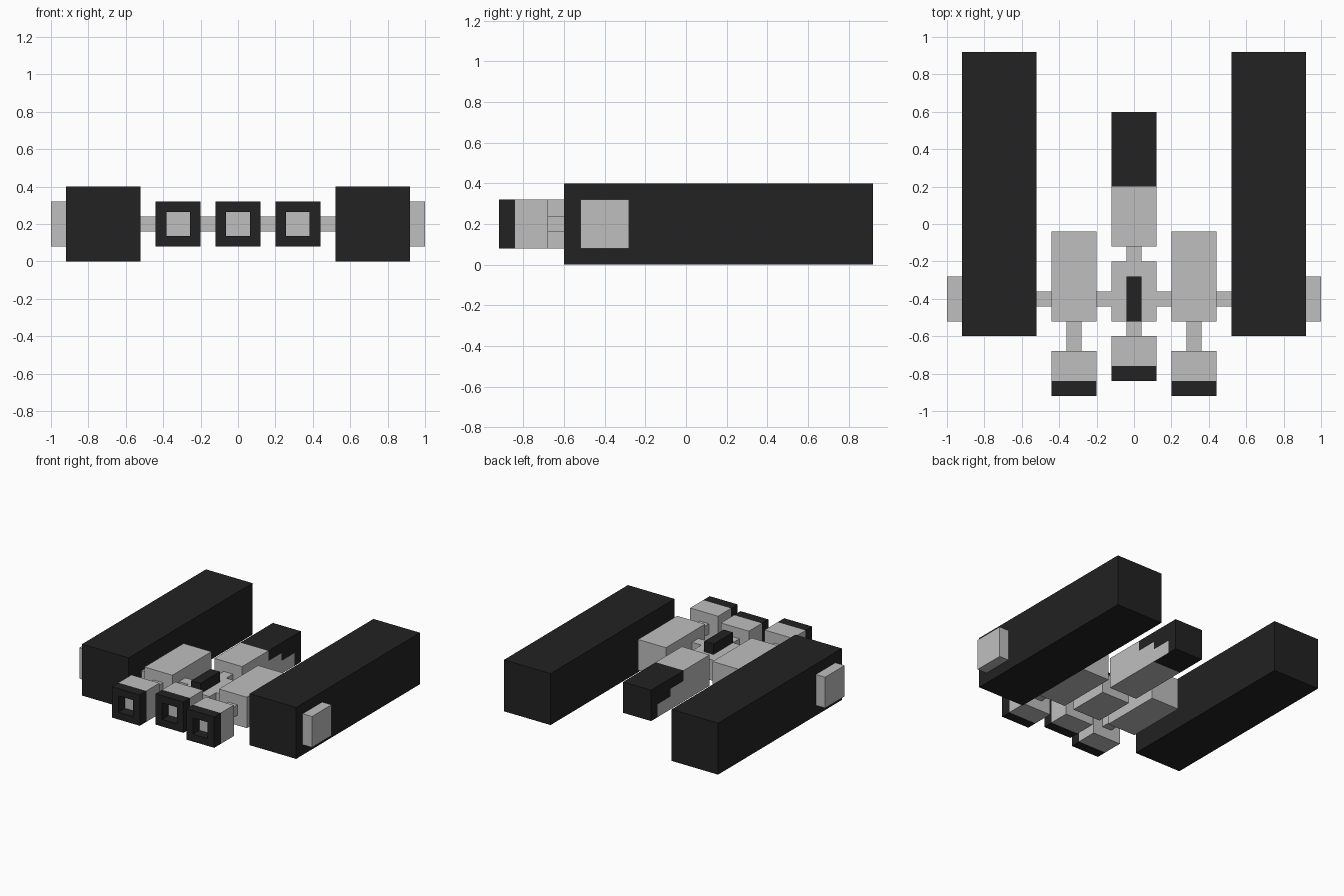
import bpy, bmesh
from mathutils import Vector

cube = bpy.data.objects.get("Cube")
if cube:
    bpy.data.objects.remove(cube, do_unlink=True)


def make_material(name, rgb):
    mat = bpy.data.materials.new(name)
    mat.use_nodes = True
    colour = (*rgb, 1.0)
    mat.diffuse_color = colour
    mat.node_tree.nodes["Principled BSDF"].inputs["Base Color"].default_value = colour
    return mat


GREY = make_material("light grey", (0.52, 0.52, 0.52))
DARK = make_material("near black", (0.016, 0.016, 0.016))


def box_mesh(lo, hi):
    """Axis-aligned box between two corners."""
    lo, hi = Vector(lo), Vector(hi)
    bm = bmesh.new()
    bmesh.ops.create_cube(bm, size=1)
    for v in bm.verts:
        v.co = (lo + hi) / 2 + v.co * (hi - lo)
    return bm


def cut(bm, axis, value):
    """Slice every face along a plane without removing anything."""
    no = Vector((0, 0, 0))
    no[axis] = 1
    bmesh.ops.bisect_plane(bm, geom=bm.verts[:] + bm.edges[:] + bm.faces[:],
                           plane_co=no * value, plane_no=no)


def finish(bm, name, *mats):
    mesh = bpy.data.meshes.new(name)
    bm.to_mesh(mesh)
    bm.free()
    for m in mats:
        mesh.materials.append(m)
    obj = bpy.data.objects.new(name, mesh)
    bpy.context.collection.objects.link(obj)
    return obj


def box(name, lo, hi, mat=GREY):
    return finish(box_mesh(lo, hi), name, mat)


def side_boxes(name, x, y, z, mat=GREY):
    """The same box on the left (+x) and the right (-x)."""
    box("left_" + name, (x[0], y[0], z[0]), (x[1], y[1], z[1]), mat)
    box("right_" + name, (-x[1], y[0], z[0]), (-x[0], y[1], z[1]), mat)


def nozzle(name, x, front):
    """Grey block with a dark front collar and a square recess."""
    bm = box_mesh((x - 0.12, front, 0.08), (x + 0.12, front + 0.24, 0.32))
    face = min(bm.faces, key=lambda f: f.calc_center_median().y)
    bmesh.ops.inset_individual(bm, faces=[face], thickness=0.08)
    bmesh.ops.inset_individual(bm, faces=[face], thickness=0, depth=-0.08)
    # split the outer walls where the collar ends
    walls = [f for f in bm.faces if f.calc_center_median().y > front + 0.1]
    edges = {e for f in walls for e in f.edges}
    verts = {v for f in walls for v in f.verts}
    bmesh.ops.bisect_plane(bm, geom=list(verts) + list(edges) + walls,
                           plane_co=(0, front + 0.08, 0), plane_no=(0, 1, 0))
    for f in bm.faces:
        f.material_index = int(f.calc_center_median().y < front + 0.07)
    finish(bm, name, GREY, DARK)


# Long outer blocks with small outboard pads
side_boxes("long_block", (0.52, 0.92), (-0.60, 0.92), (0, 0.4), DARK)
side_boxes("outer_pad", (0.92, 1.0), (-0.52, -0.28), (0.08, 0.32))

# Inner side bodies and their necks
side_boxes("side_body", (0.20, 0.44), (-0.52, -0.04), (0.08, 0.32))
side_boxes("side_neck", (0.28, 0.36), (-0.68, -0.52), (0.16, 0.24))

# Cross rods between the bodies
side_boxes("inner_rod", (0.12, 0.20), (-0.44, -0.36), (0.16, 0.24))
side_boxes("outer_rod", (0.44, 0.52), (-0.44, -0.36), (0.16, 0.24))

# Low centre body, dark fin on top, short necks fore and aft
box("centre_body", (-0.12, -0.52, 0.08), (0.12, -0.20, 0.24))
box("centre_fin", (-0.04, -0.52, 0.24), (0.04, -0.28, 0.32), DARK)
box("front_neck", (-0.04, -0.60, 0.16), (0.04, -0.52, 0.24))
box("rear_neck", (-0.04, -0.20, 0.16), (0.04, -0.12, 0.24))

# Three front nozzles
nozzle("left_nozzle", 0.32, -0.92)
nozzle("right_nozzle", -0.32, -0.92)
nozzle("centre_nozzle", 0, -0.84)

# Rear body with a stepped dark tail
rear = box_mesh((-0.12, -0.12, 0.08), (0.12, 0.60, 0.32))
for y in (0.20, 0.36, 0.52):
    cut(rear, 1, y)
for z in (0.18, 0.24):
    cut(rear, 2, z)
for f in rear.faces:
    c = f.calc_center_median()
    f.material_index = int(c.y > 0.52 or (c.y > 0.36 and c.z > 0.18)
                           or (c.y > 0.20 and c.z > 0.24)
                           or (c.y > 0.36 and c.z < 0.081))
finish(rear, "rear_body", GREY, DARK)
